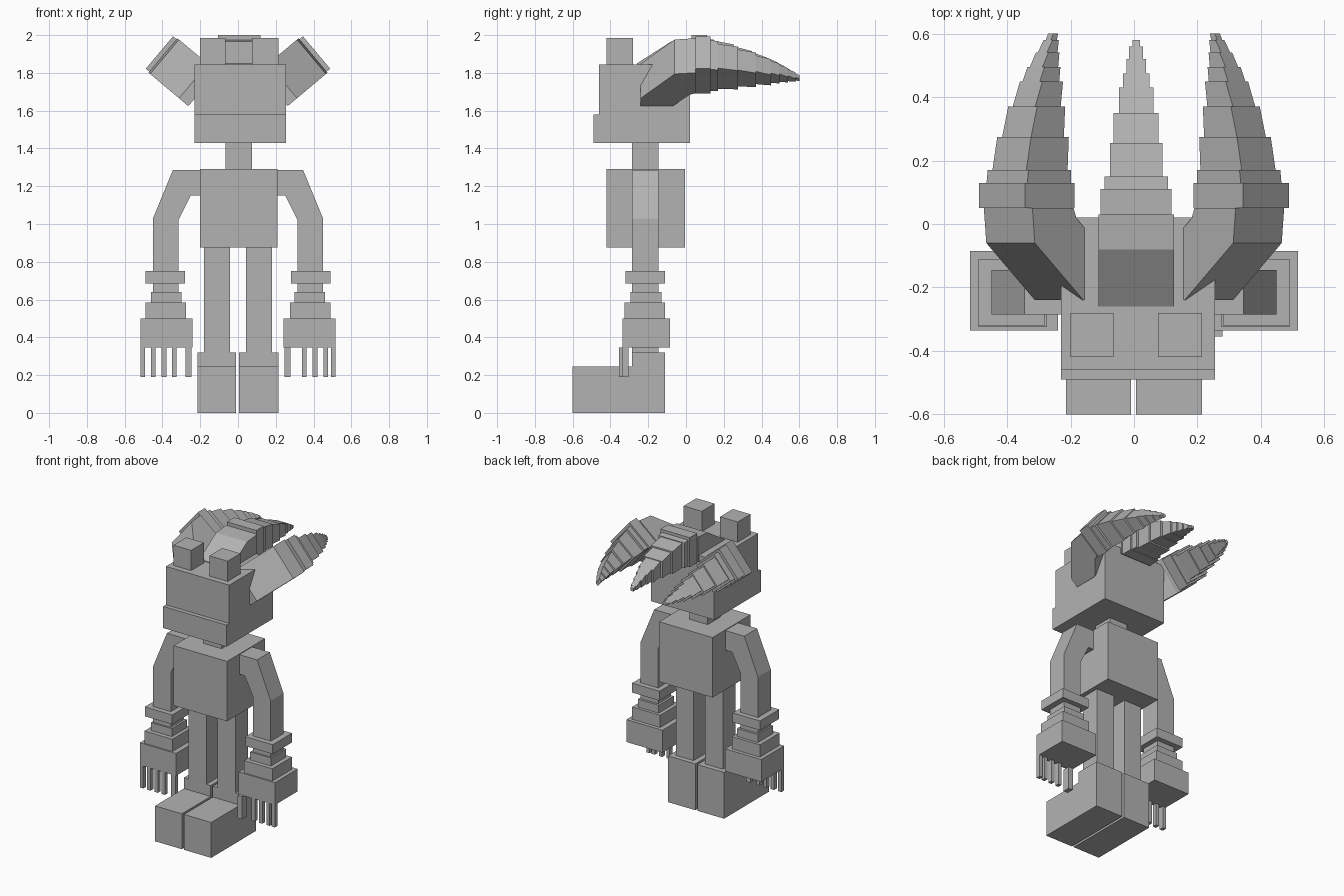
import bpy, bmesh, math
from mathutils import Matrix

grey = bpy.data.materials.new("plain_grey")
grey.diffuse_color = (0.45, 0.45, 0.45, 1)


def finish(name, bm, matrix=None):
    if matrix:
        bm.transform(matrix)
    bmesh.ops.recalc_face_normals(bm, faces=bm.faces)
    me = bpy.data.meshes.new(name)
    bm.to_mesh(me)
    bm.free()
    me.materials.append(grey)
    ob = bpy.data.objects.new(name, me)
    bpy.context.collection.objects.link(ob)
    return ob


def add_prism(bm, rings):
    """Join two matching outlines into a closed solid."""
    a, b = [[bm.verts.new(p) for p in r] for r in rings]
    n = len(a)
    bm.faces.new(a)
    bm.faces.new(b[::-1])
    for i in range(n):
        j = (i + 1) % n
        bm.faces.new((a[i], b[i], b[j], a[j]))


def add_box(bm, x0, x1, y0, y1, z0, z1):
    add_prism(bm, [[(x0, y0, z), (x1, y0, z), (x1, y1, z), (x0, y1, z)]
                   for z in (z0, z1)])


def box(name, *dims):
    bm = bmesh.new()
    add_box(bm, *dims)
    finish(name, bm)


# Head, neck and torso
box("jaw", -0.23, 0.255, -0.49, 0.02, 1.43, 1.58)
box("upper_head", -0.23, 0.255, -0.46, 0.02, 1.58, 1.845)
box("left_eye", -0.20, -0.065, -0.42, -0.28, 1.845, 1.985)
box("right_eye", 0.075, 0.215, -0.42, -0.28, 1.845, 1.985)
box("neck", -0.065, 0.075, -0.285, -0.145, 1.285, 1.43)
box("torso", -0.20, 0.21, -0.42, -0.005, 0.875, 1.29)

# Hand tiers: outer x, inner x, front y, back y, bottom z, top z
TIERS = [("cuff", 0.49, 0.28, -0.32, -0.11, 0.685, 0.75),
         ("wrist", 0.45, 0.315, -0.285, -0.145, 0.64, 0.685),
         ("hand_top", 0.46, 0.30, -0.295, -0.13, 0.585, 0.64),
         ("hand_middle", 0.49, 0.275, -0.325, -0.11, 0.50, 0.585),
         ("palm", 0.517, 0.24, -0.335, -0.085, 0.345, 0.50)]
ARM = [(0.19, 1.285), (0.345, 1.285), (0.45, 1.03), (0.45, 0.75),
       (0.315, 0.75), (0.315, 1.02), (0.25, 1.15), (0.19, 1.15)]

for side, s in (("left", -1), ("right", 1)):
    # Bent arm
    bm = bmesh.new()
    add_prism(bm, [[(s * x, y, z) for x, z in ARM] for y in (-0.285, -0.145)])
    finish(side + "_arm", bm)
    # Stepped hand
    for name, xo, xi, *rest in TIERS:
        box(f"{side}_{name}", min(s * xo, s * xi), max(s * xo, s * xi), *rest)
    # Fingers, with a thumb on the inner side
    bm = bmesh.new()
    centres = (0.504, 0.448, 0.392, 0.338) if s < 0 else (0.504, 0.464, 0.408, 0.351)
    for c in centres:
        add_box(bm, s * c - 0.0125, s * c + 0.0125, -0.335, -0.305, 0.19, 0.346)
    t = 0.262
    add_box(bm, s * t - 0.017, s * t + 0.017,
            -0.355 if s > 0 else -0.335, -0.305, 0.19, 0.346)
    finish(side + "_fingers", bm)
    # Leg and foot
    box(side + "_leg", min(s * 0.043, s * 0.18), max(s * 0.043, s * 0.18),
        -0.285, -0.145, 0.32, 0.875)
    fx = (-0.215, -0.01) if s < 0 else (0.006, 0.215)
    bm = bmesh.new()
    add_prism(bm, [[(x, y, z) for y, z in
                    ((-0.6, 0), (-0.11, 0), (-0.11, 0.32), (-0.285, 0.32),
                     (-0.285, 0.245), (-0.6, 0.245))] for x in fx])
    finish(side + "_foot", bm)

# Horn steps: half width, start y, end y, top start/end, bottom start/end
STEPS = [(0.112, 0.05, 0.13, 0, 0, -0.205, -0.205),
         (0.100, 0.13, 0.17, -0.02, -0.025, -0.20, -0.20),
         (0.083, 0.17, 0.275, -0.03, -0.05, -0.20, -0.205),
         (0.071, 0.275, 0.37, -0.06, -0.085, -0.195, -0.20),
         (0.055, 0.37, 0.45, -0.09, -0.12, -0.195, -0.205),
         (0.042, 0.45, 0.495, -0.12, -0.14, -0.20, -0.205),
         (0.031, 0.495, 0.54, -0.14, -0.165, -0.205, -0.21),
         (0.022, 0.54, 0.58, -0.165, -0.19, -0.21, -0.215),
         (0.0125, 0.58, 0.60, -0.19, -0.20, -0.215, -0.22)]


def horn(name, loc, tilt, front):
    bm = bmesh.new()
    # Angled root
    root = [(-0.24, -0.30), (-0.24, front), (-0.06, -0.035), (0.05, -0.025),
            (0.05, -0.195), (0.02, -0.205), (-0.07, -0.30)]
    add_prism(bm, [[(x, y, z) for y, z in root] for x in (-0.119, 0.119)])
    # Shrinking steps toward the tip
    for w, y0, y1, t0, t1, b0, b1 in STEPS:
        add_prism(bm, [[(x, y0, b0), (x, y0, t0), (x, y1, t1), (x, y1, b1)]
                       for x in (-w, w)])
    finish(name, bm, Matrix.Translation(loc) @ Matrix.Rotation(math.radians(tilt), 4, 'Y'))


horn("centre_horn", (0.007, -0.02, 2.0), 0, -0.15)
horn("left_horn", (-0.416, 0, 1.908), -50, -0.235)
horn("right_horn", (0.416, 0, 1.908), 50, -0.235)
